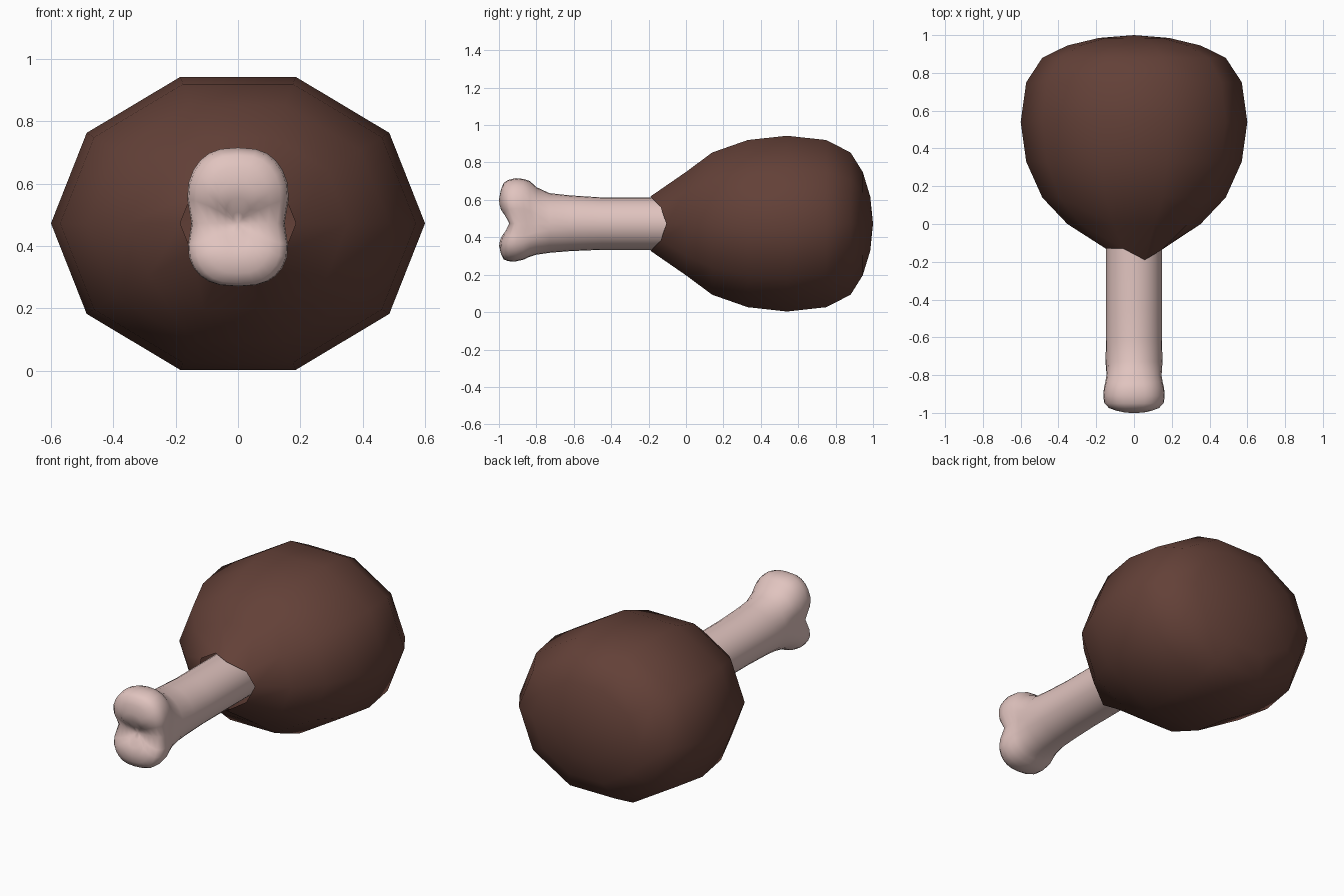
import bpy, bmesh, math

if "Cube" in bpy.data.objects:
    bpy.data.objects.remove(bpy.data.objects["Cube"])

CZ = 0.473  # height of the long axis


def material(name, rgb):
    m = bpy.data.materials.new(name)
    m.diffuse_color = (*rgb, 1)
    m.use_nodes = True
    m.node_tree.nodes["Principled BSDF"].inputs["Base Color"].default_value = m.diffuse_color
    return m


def loft(name, rings, mat):
    """Skin a list of rings (lists of points); a one-point ring closes an end."""
    bm = bmesh.new()
    vr = [[bm.verts.new(p) for p in r] for r in rings]
    for a, b in zip(vr, vr[1:]):
        n = max(len(a), len(b))
        for i in range(n):
            j = (i + 1) % n
            if len(b) == 1:
                bm.faces.new((a[i], a[j], b[0]))
            else:
                bm.faces.new((a[i], a[j], b[j], b[i]))
    bmesh.ops.recalc_face_normals(bm, faces=bm.faces)
    me = bpy.data.meshes.new(name)
    bm.to_mesh(me)
    bm.free()
    for p in me.polygons:
        p.use_smooth = True
    me.materials.append(mat)
    ob = bpy.data.objects.new(name, me)
    bpy.context.collection.objects.link(ob)
    return ob


brown = material("roasted brown", (0.125, 0.052, 0.039))
cream = material("bone pink", (0.75, 0.55, 0.52))

# meat: ten-sided pear with a ragged open end around the bone
RX, RZ = 0.6, 0.494


def meat_ring(y, f, ragged=False):
    edge = [-0.105, -0.135, -0.19, -0.13, -0.13, -0.105, -0.13, -0.13, -0.19, -0.135]
    pts = []
    for i in range(10):
        a = math.radians(36 * i)
        pts.append((RX * f * math.cos(a), edge[i] if ragged else y,
                    CZ + RZ * f * math.sin(a)))
    return pts


profile = [(0.0, 0.588), (0.14, 0.809), (0.33, 0.951), (0.54, 1.0),
           (0.75, 0.951), (0.88, 0.809), (0.945, 0.588), (0.985, 0.309)]
rings = [meat_ring(0, 0.309, True)] + [meat_ring(y, f) for y, f in profile]
rings.append([(0, 1.0, CZ)])
loft("meat", rings, brown)

# bone: shaft flaring into a two-lobed knuckle with a groove across the end
N = 28


def bone_ring(y, rx, up, down, k=0.0, groove=0.0):
    """k squares the outline and pinches its waist; groove pushes the middle in."""
    pts = []
    for i in range(N):
        a = 2 * math.pi * i / N
        c, s = math.cos(a), math.sin(a)
        e = 1 - 0.26 * k
        x = rx * math.copysign(abs(c) ** e, c)
        z = (up if s > 0 else down) * math.copysign(abs(s) ** e, s)
        x *= 1 - 0.13 * k * math.exp(-(z / 0.07) ** 2)
        pts.append((x, y + groove * math.exp(-(z / 0.06) ** 2), CZ + z))
    return pts


sections = [
    (0.1, 0.147, 0.14, 0.14), (-0.45, 0.147, 0.14, 0.14),
    (-0.62, 0.148, 0.151, 0.147), (-0.73, 0.151, 0.163, 0.156),
    (-0.80, 0.155, 0.195, 0.166, 0.5), (-0.835, 0.160, 0.228, 0.177, 0.8, 0.01),
    (-0.87, 0.168, 0.239, 0.193, 1, 0.02), (-0.91, 0.172, 0.243, 0.202, 1, 0.03),
    (-0.95, 0.168, 0.234, 0.201, 1, 0.035), (-0.975, 0.145, 0.218, 0.191, 1, 0.045),
    (-0.99, 0.11, 0.18, 0.16, 1, 0.05), (-1.0, 0.075, 0.13, 0.12, 1, 0.055),
    (-1.0, 0.045, 0.08, 0.075, 1, 0.055), (-0.998, 0.02, 0.035, 0.035, 1, 0.053)]
loft("bone", [bone_ring(*s) for s in sections] + [[(0, -0.945, CZ)]], cream)
